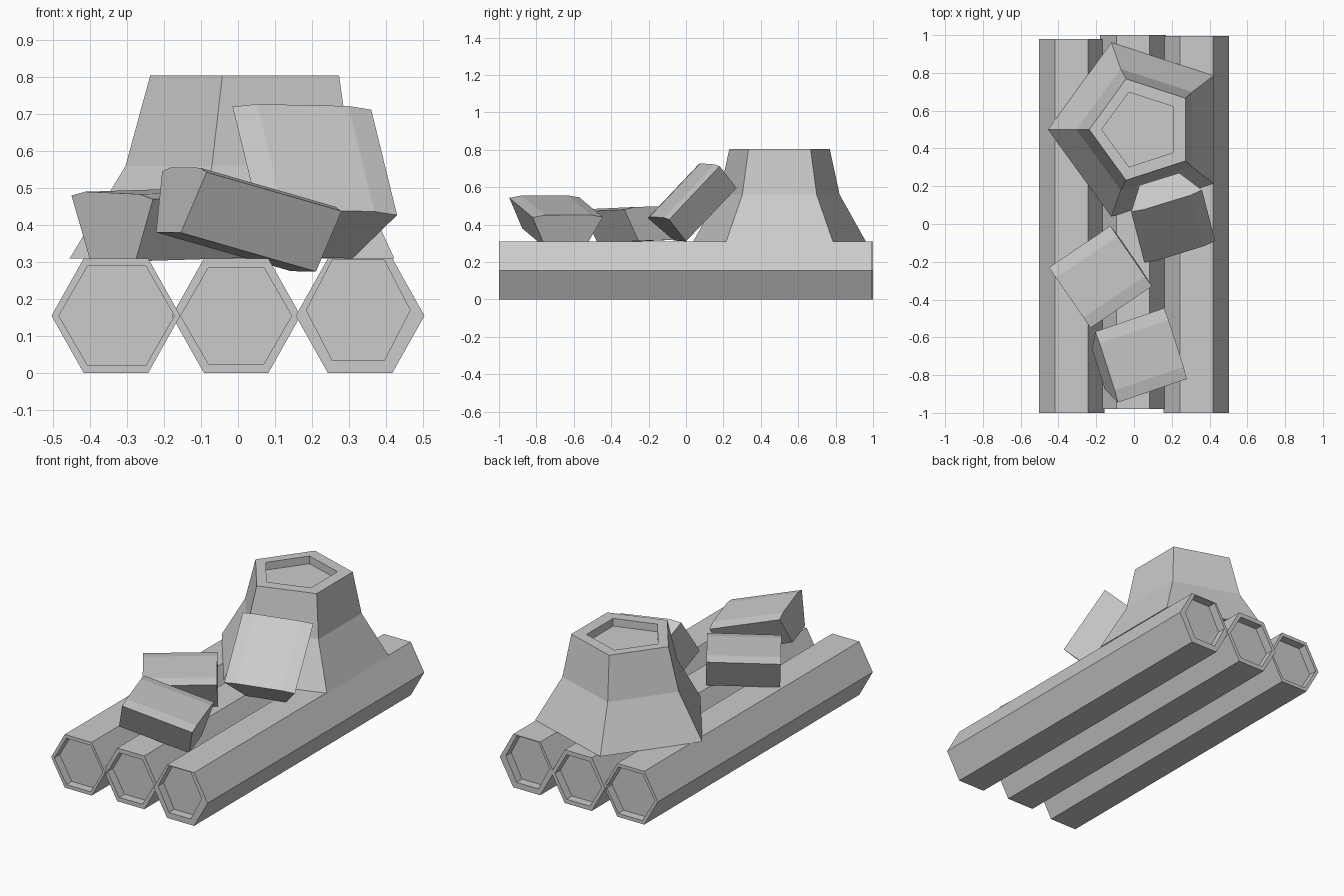
import bpy, bmesh, math
from mathutils import Vector

if "Cube" in bpy.data.objects:
    bpy.data.objects.remove(bpy.data.objects["Cube"])


def loft(name, rings):
    """Closed low-poly solid skinned through matching rings of points."""
    bm = bmesh.new()
    loops = [[bm.verts.new(p) for p in r] for r in rings]
    for lo, hi in zip(loops, loops[1:]):
        n = len(lo)
        for i in range(n):
            j = (i + 1) % n
            bm.faces.new((lo[i], lo[j], hi[j], hi[i]))
    bm.faces.new(loops[0][::-1])
    bm.faces.new(loops[-1])
    bmesh.ops.recalc_face_normals(bm, faces=bm.faces)
    mesh = bpy.data.meshes.new(name)
    bm.to_mesh(mesh)
    bm.free()
    obj = bpy.data.objects.new(name, mesh)
    bpy.context.collection.objects.link(obj)
    return obj


def hexagon(x, y, z, rx, rz):
    return [(x + rx * math.cos(k * math.pi / 3), y,
             z + rz * math.sin(k * math.pi / 3)) for k in range(6)]


def pentagon(x, z, r):
    return [(x + r * math.cos(math.pi + k * math.tau / 5),
             0.5 + r * math.sin(math.pi + k * math.tau / 5), z) for k in range(5)]


# Three lying logs with recessed ends: centre x, front y, back y, recess centre and radii
DEPTH = 0.05
for name, x, y0, y1, ix, iz, irx, irz in (
        ("log_left", -0.33, -1.0, 0.98, -0.328, 0.155, 0.156, 0.156),
        ("log_middle", -0.005, -0.98, 1.0, -0.005, 0.155, 0.15, 0.15),
        ("log_right", 0.33, -1.0, 0.995, 0.325, 0.17, 0.14, 0.157)):
    loft(name, [
        hexagon(ix, y0 + DEPTH, iz, irx, irz),
        hexagon(ix, y0, iz, irx, irz),
        hexagon(x, y0, 0.155, 0.174, 0.179),
        hexagon(x, y1, 0.155, 0.174, 0.179),
        hexagon(ix, y1, iz, irx, irz),
        hexagon(ix, y1 - DEPTH, iz, irx, irz)])

# Flared five-sided stump with a sunken top
loft("stump", [pentagon(0.03, 0.31, 0.485), pentagon(0.034, 0.56, 0.338),
               pentagon(0.045, 0.805, 0.282), pentagon(0.037, 0.805, 0.208),
               pentagon(0.037, 0.76, 0.208)])


def split_log(name, corner, axis, width, thick=0.17, taper=0.56, bulge=0.012):
    """Wedge of firewood: gently rounded outer face, narrower inner face."""
    c, a, w = Vector(corner), Vector(axis), Vector(width)
    n = w.cross(a).normalized()
    if n.z < 0:
        n.negate()
    lo = (1 - taper) / 2
    section = [(0, 0), (0.17, bulge), (0.83, bulge), (1, 0),
               (1 - lo, -thick), (lo, -thick)]
    ring = [c + w * u + n * h for u, h in section]
    return loft(name, [ring, [p + a for p in ring]])


# Three split pieces: one tilted in front, one flat, one leaning on the stump
split_log("split_piece_front", (-0.205, -0.57, 0.545),
          (0.365, 0.125, -0.105), (0.12, -0.375, -0.002))
split_log("split_piece_middle", (-0.45, -0.23, 0.48),
          (0.325, 0.22, 0.01), (0.22, -0.32, -0.01))
split_log("split_piece_leaning", (0.055, -0.205, 0.435),
          (-0.07, 0.27, 0.285), (0.375, 0.115, -0.008))
